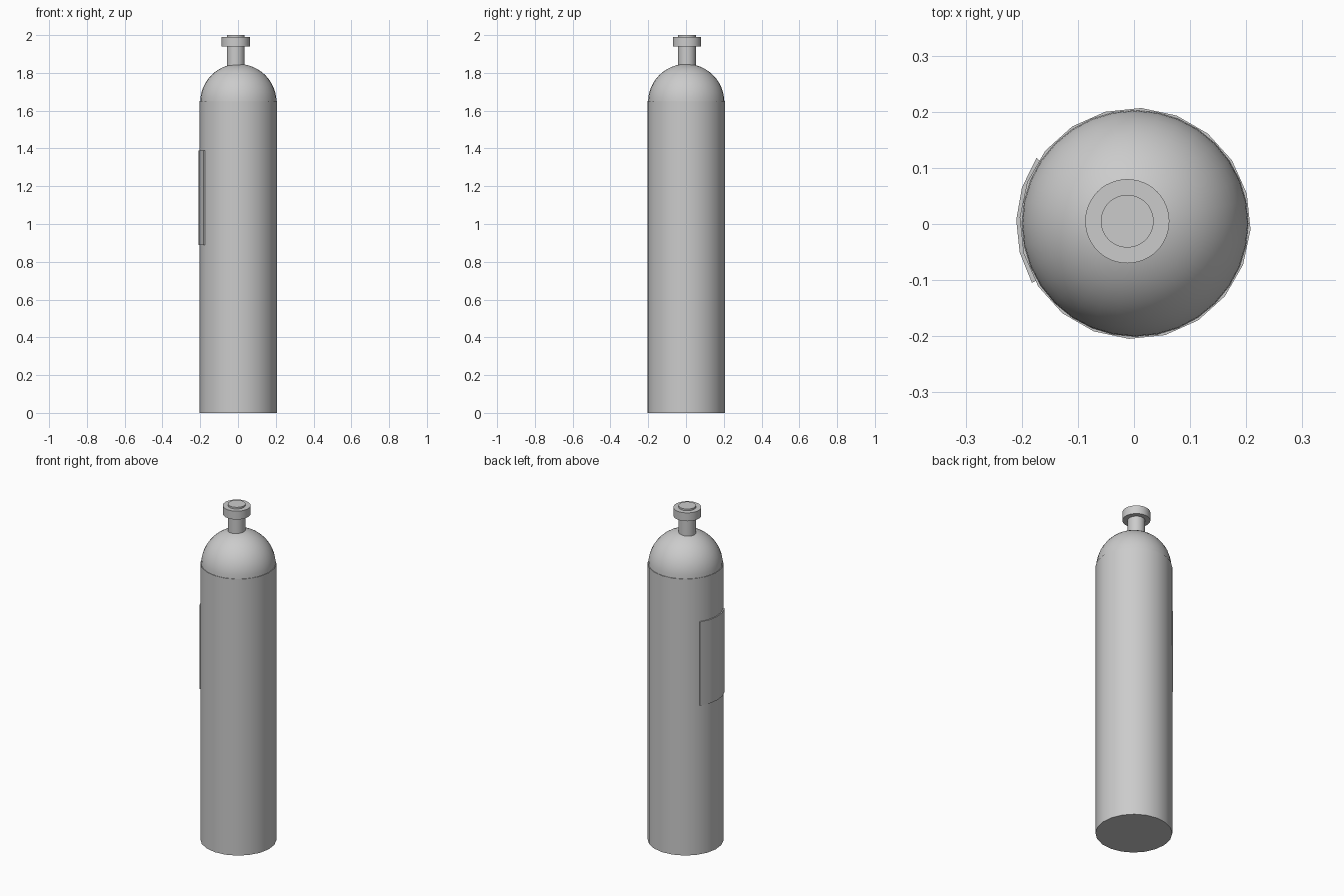
import bpy, bmesh
from math import sin, cos, radians, pi

if "Cube" in bpy.data.objects:
    bpy.data.objects.remove(bpy.data.objects["Cube"])


def make_object(name, bm, angle=40):
    bmesh.ops.recalc_face_normals(bm, faces=bm.faces)
    mesh = bpy.data.meshes.new(name)
    bm.to_mesh(mesh)
    bm.free()
    obj = bpy.data.objects.new(name, mesh)
    bpy.context.collection.objects.link(obj)
    bpy.ops.object.select_all(action='DESELECT')
    obj.select_set(True)
    bpy.context.view_layer.objects.active = obj
    bpy.ops.object.shade_smooth_by_angle(angle=radians(angle))
    return obj


def lathe(name, profile, sides, center=(0, 0), phase=0):
    """Revolve (radius, z) points; a zero radius makes a pole, open ends are capped."""
    bm = bmesh.new()
    rings = []
    for r, z in profile:
        n = sides if r > 0 else 1
        rings.append([bm.verts.new((center[0] + r * cos(phase + 2 * pi * i / sides),
                                    center[1] + r * sin(phase + 2 * pi * i / sides), z))
                      for i in range(n)])
    for a, b in zip(rings, rings[1:]):
        for i in range(sides):
            j = (i + 1) % sides
            if len(b) == 1:
                bm.faces.new((a[i], a[j], b[0]))
            else:
                bm.faces.new((a[i], a[j], b[j], b[i]))
    for ring in (rings[0], rings[-1]):
        if len(ring) > 1:
            bm.faces.new(ring)
    return make_object(name, bm)


# Main cylinder
lathe("tank_body", [(0.206, 0), (0.206, 1.65)], 20, (0.002, 0.001), radians(-3))

# Rounded shoulder
steps = 12
dome = [(0.202 * cos(pi / 2 * i / steps), 1.645 + 0.202 * sin(pi / 2 * i / steps))
        for i in range(steps)] + [(0, 1.847)]
lathe("tank_dome", dome, 32, (0.002, 0.001))

# Valve neck and collar, slightly off centre
valve = (-0.012, 0.005)
lathe("valve_neck", [(0.047, 1.8), (0.047, 2.0)], 48, valve)
lathe("valve_collar", [(0.075, 1.94), (0.075, 1.99)], 48, valve)

# Thin curved plate on the left side
bm = bmesh.new()
columns = []
for k in range(5):
    a = radians(146 + 16 * k)
    columns.append([bm.verts.new((r * cos(a), r * sin(a), z))
                    for r, z in ((0.21, 0.89), (0.21, 1.39), (0.2, 1.39), (0.2, 0.89))])
for a, b in zip(columns, columns[1:]):
    for i in range(4):
        j = (i + 1) % 4
        bm.faces.new((a[i], a[j], b[j], b[i]))
bm.faces.new(columns[0])
bm.faces.new(columns[-1])
make_object("side_plate", bm)
